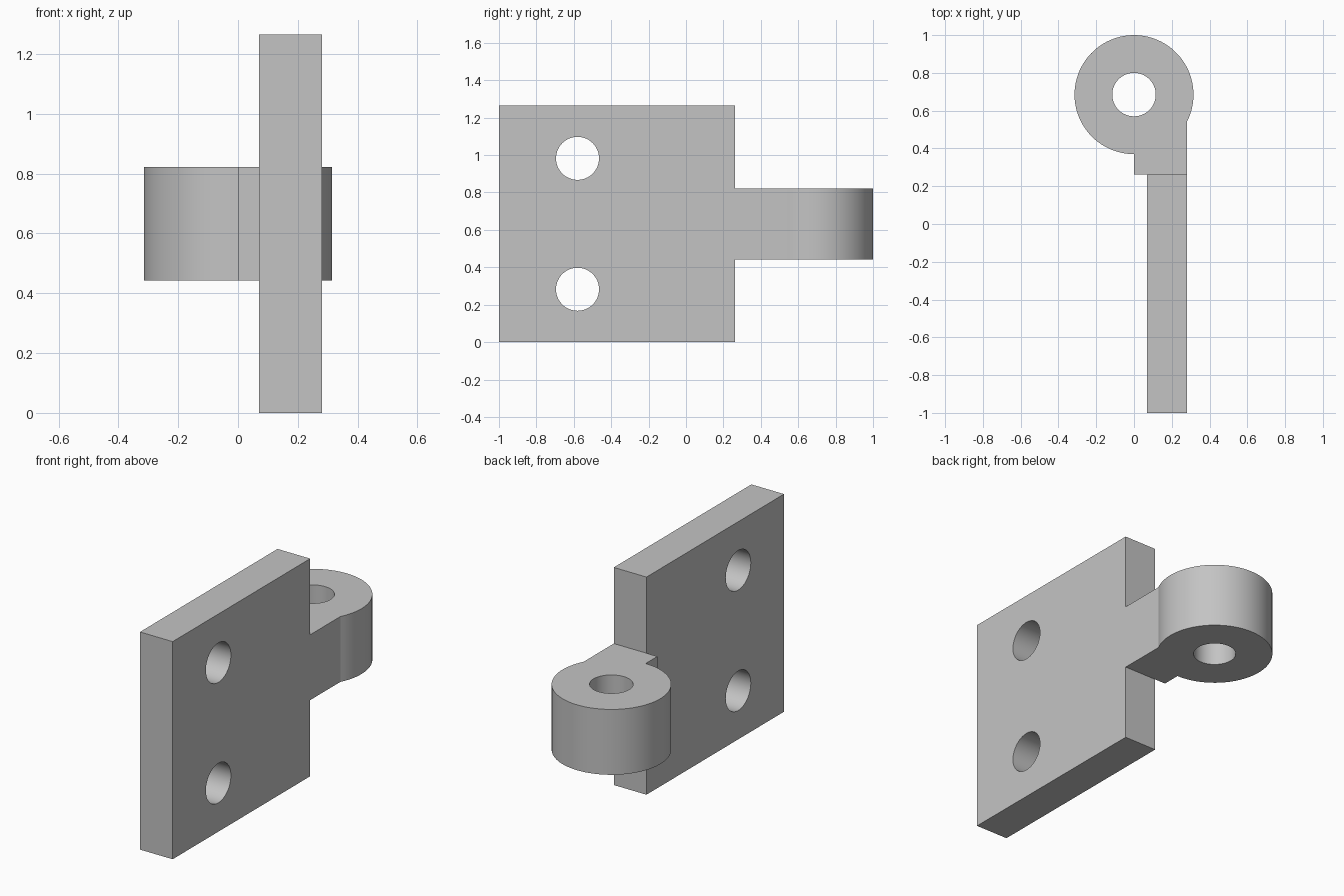
import bpy, bmesh
from math import acos, cos, sin, pi
from mathutils import Matrix

if "Cube" in bpy.data.objects:
    bpy.data.objects.remove(bpy.data.objects["Cube"], do_unlink=True)

steel = bpy.data.materials.new("plain grey")
steel.use_nodes = True
grey = (0.55, 0.55, 0.55, 1)
steel.diffuse_color = grey
steel.node_tree.nodes["Principled BSDF"].inputs["Base Color"].default_value = grey

HEIGHT, MID_Z = 1.265, 0.6325
HOLE_R, KNUCKLE_R, PIN_Y = 0.115, 0.315, 0.685
INNER_X, OUTER_X, JOINT_Y = 0.07, 0.28, 0.263


def extruded(name, outline, z0, z1):
    """Solid made by extruding an xy outline from z0 to z1."""
    bm = bmesh.new()
    face = bm.faces.new([bm.verts.new((x, y, z0)) for x, y in outline])
    out = bmesh.ops.extrude_face_region(bm, geom=[face])
    top = [v for v in out["geom"] if isinstance(v, bmesh.types.BMVert)]
    bmesh.ops.translate(bm, verts=top, vec=(0, 0, z1 - z0))
    bmesh.ops.recalc_face_normals(bm, faces=bm.faces)
    mesh = bpy.data.meshes.new(name)
    bm.to_mesh(mesh)
    bm.free()
    mesh.materials.append(steel)
    obj = bpy.data.objects.new(name, mesh)
    bpy.context.collection.objects.link(obj)
    return obj


def drill(obj, centre, axis):
    """Cut a round through hole along the given axis."""
    turn = Matrix.Rotation(pi / 2, 4, "Y") if axis == "X" else Matrix()
    circle = [(HOLE_R * cos(2 * pi * i / 64), HOLE_R * sin(2 * pi * i / 64))
              for i in range(64)]
    cutter = extruded("hole_cutter", circle, -1, 1)
    cutter.hide_render = True
    cutter.data.transform(Matrix.Translation(centre) @ turn)
    mod = obj.modifiers.new("hole", "BOOLEAN")
    mod.operation, mod.solver, mod.object = "DIFFERENCE", "EXACT", cutter
    bpy.context.view_layer.objects.active = obj
    bpy.ops.object.modifier_apply(modifier=mod.name)
    bpy.data.objects.remove(cutter, do_unlink=True)


def smooth(obj):
    bpy.ops.object.select_all(action="DESELECT")
    obj.select_set(True)
    bpy.context.view_layer.objects.active = obj
    bpy.ops.object.shade_smooth_by_angle(angle=pi / 9)


# Mounting plate with two screw holes
plate = extruded("mounting_plate", [(INNER_X, -1), (OUTER_X, -1),
                 (OUTER_X, JOINT_Y), (INNER_X, JOINT_Y)], 0, HEIGHT)
for side in (-1, 1):
    drill(plate, (0, -0.58, MID_Z + side * 0.35), "X")

# Knuckle: round barrel flowing into a straight neck that meets the plate
start = -acos(OUTER_X / KNUCKLE_R)
steps = 80
outline = [(0, JOINT_Y), (OUTER_X, JOINT_Y)]
for i in range(steps + 1):
    a = start + (1.5 * pi - start) * i / steps
    outline.append((KNUCKLE_R * cos(a), PIN_Y + KNUCKLE_R * sin(a)))
knuckle = extruded("hinge_knuckle", outline, MID_Z - 0.19, MID_Z + 0.19)
drill(knuckle, (0, PIN_Y, MID_Z), "Z")

for part in (plate, knuckle):
    smooth(part)
